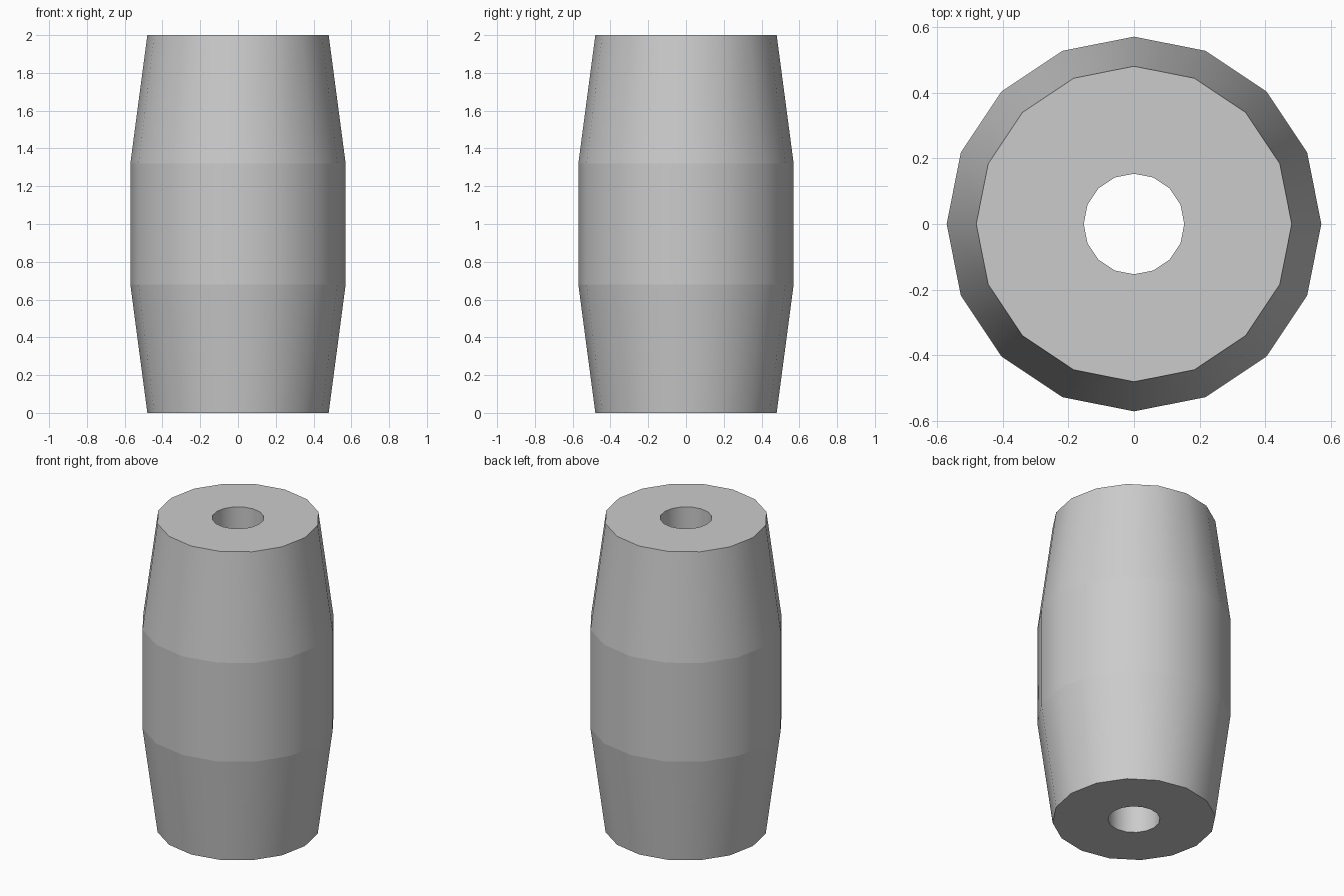
import bpy, bmesh
from math import cos, sin, tau

if "Cube" in bpy.data.objects:
    bpy.data.objects.remove(bpy.data.objects["Cube"])

SIDES = 16
# Closed cross-section (radius, height): outer wall upwards, then the bore
PROFILE = [(0.48, 0), (0.57, 0.68), (0.57, 1.32), (0.48, 2), (0.153, 2), (0.153, 0)]


def grey_material():
    mat = bpy.data.materials.new("plain grey")
    mat.use_nodes = True
    colour = (0.6, 0.6, 0.6, 1)
    mat.diffuse_color = colour
    mat.node_tree.nodes["Principled BSDF"].inputs["Base Color"].default_value = colour
    return mat


# Sweep the profile into a barrel bead with a hole through it
bm = bmesh.new()
rings = [[bm.verts.new((r * cos(tau * i / SIDES), r * sin(tau * i / SIDES), z))
          for i in range(SIDES)] for r, z in PROFILE]
for a, b in zip(rings, rings[1:] + rings[:1]):
    for i in range(SIDES):
        j = (i + 1) % SIDES
        face = bm.faces.new((a[i], a[j], b[j], b[i]))
        face.smooth = True
bmesh.ops.recalc_face_normals(bm, faces=bm.faces)

# Smooth around the axis, crisp at each horizontal ring
for ring in rings:
    for i in range(SIDES):
        bm.edges.get((ring[i], ring[(i + 1) % SIDES])).smooth = False

mesh = bpy.data.meshes.new("barrel_bead")
bm.to_mesh(mesh)
bm.free()
mesh.materials.append(grey_material())
bpy.context.collection.objects.link(bpy.data.objects.new("barrel_bead", mesh))
